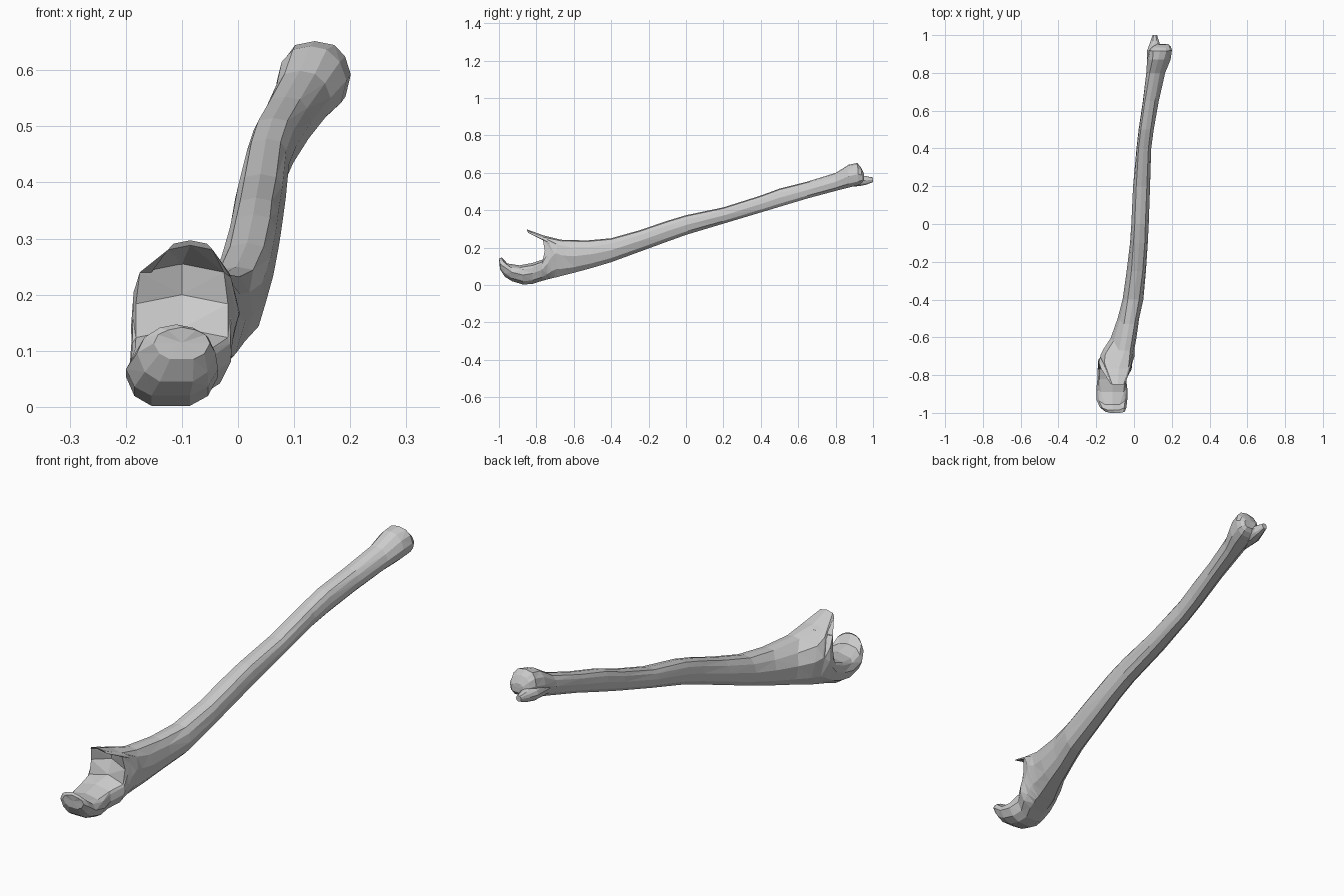
import bpy, bmesh
from mathutils import Vector

bone = bpy.data.materials.new("bone grey")
bone.diffuse_color = (0.6, 0.6, 0.6, 1)


def loft(name, rings):
    """Skin a list of rings with flat triangles and cap both ends."""
    bm = bmesh.new()
    loops = [[bm.verts.new(p) for p in r] for r in rings]
    n = len(loops[0])
    for a, b in zip(loops, loops[1:]):
        for i in range(n):
            j = (i + 1) % n
            bm.faces.new((a[i], a[j], b[j], b[i]))
    for end in (loops[0], loops[-1]):
        c = bm.verts.new(sum((v.co for v in end), Vector()) / n)
        for i in range(n):
            bm.faces.new((end[i], end[(i + 1) % n], c))
    bmesh.ops.triangulate(bm, faces=[f for f in bm.faces if len(f.verts) > 3])
    bmesh.ops.recalc_face_normals(bm, faces=bm.faces)
    me = bpy.data.meshes.new(name)
    bm.to_mesh(me)
    bm.free()
    me.materials.append(bone)
    ob = bpy.data.objects.new(name, me)
    bpy.context.collection.objects.link(ob)
    return ob


def section(bx, by, bz, tx, ty, tz, w, wt, hollow=0):
    """Leaning cross-section from a keel point to a crest point."""
    levels = [(0, .42 * w), (.17, .8 * w), (.5, w), (.77, .68 * w + .32 * wt), (1, wt)]

    def point(v, u):
        return Vector((bx + (tx - bx) * v + u, by + (ty - by) * v ** 5, bz + (tz - bz) * v))
    right = [point(v, u) for v, u in levels]
    left = [point(v, -u) for v, u in reversed(levels)]
    # shoulders sit slightly below the middle of the crest
    right[-1].z -= wt * .2
    left[0].z -= wt * .2
    return right + [point(1, 0) + Vector((0, hollow, 0))] + left


# hooked end: lip, notch floor, hollow notch wall and thin overhanging beak
hook = [
    (-.10, -.995, .085, -.10, -1.0, .142, .05, .025),
    (-.11, -.97, .045, -.11, -.985, .147, .07, .03),
    (-.12, -.93, .02, -.115, -.955, .115, .082, .04),
    (-.12, -.87, .002, -.115, -.89, .105, .082, .06),
    (-.12, -.82, .006, -.115, -.82, .118, .076, .068),
    (-.105, -.77, .022, -.10, -.768, .14, .09, .082, .012),
    (-.10, -.74, .03, -.10, -.755, .20, .09, .082, .025),
    (-.095, -.72, .035, -.10, -.765, .255, .093, .075, .025),
    (-.092, -.70, .04, -.085, -.845, .288, .09, .04),
    (-.09, -.69, .042, -.085, -.85, .297, .09, .03),
    (-.08, -.66, .05, -.08, -.765, .266, .082, .05),
]
# shaft: broad on top, tapering to a keel below
shaft = [
    (-.06, -.6, .065, -.05, -.67, .242, .068, .03),
    (-.035, -.5, .092, -.025, -.53, .238, .057, .028),
    (-.008, -.4, .122, -.003, -.4, .25, .055, .03),
    (.008, -.25, .177, .016, -.25, .292, .051, .03),
    (.025, -.1, .232, .027, -.1, .343, .047, .03),
    (.032, 0, .268, .032, 0, .373, .046, .028),
    (.04, .2, .328, .04, .2, .415, .045, .028),
    (.054, .4, .388, .05, .4, .478, .039, .026),
    (.067, .5, .418, .062, .5, .515, .04, .026),
    (.094, .65, .463, .084, .65, .553, .042, .026),
    (.12, .8, .503, .11, .8, .599, .05, .027),
]
# rounded knob at the far end
knob = [
    (.135, .87, .521, .128, .87, .643, .062, .03),
    (.145, .92, .533, .137, .915, .652, .06, .035),
    (.152, .94, .545, .142, .935, .63, .048, .025),
    (.155, .952, .56, .147, .95, .60, .03, .015),
]
loft("bone_shaft", [section(*s) for s in hook + shaft + knob])

# small pointed spur beside the knob
spur = [
    (.105, .84, .525, .105, .84, .59, .035, .015),
    (.105, .92, .528, .105, .92, .59, .035, .015),
    (.11, .96, .535, .11, .96, .582, .025, .012),
    (.11, 1.0, .55, .11, 1.0, .575, .012, .006),
]
loft("end_spur", [section(*s) for s in spur])
